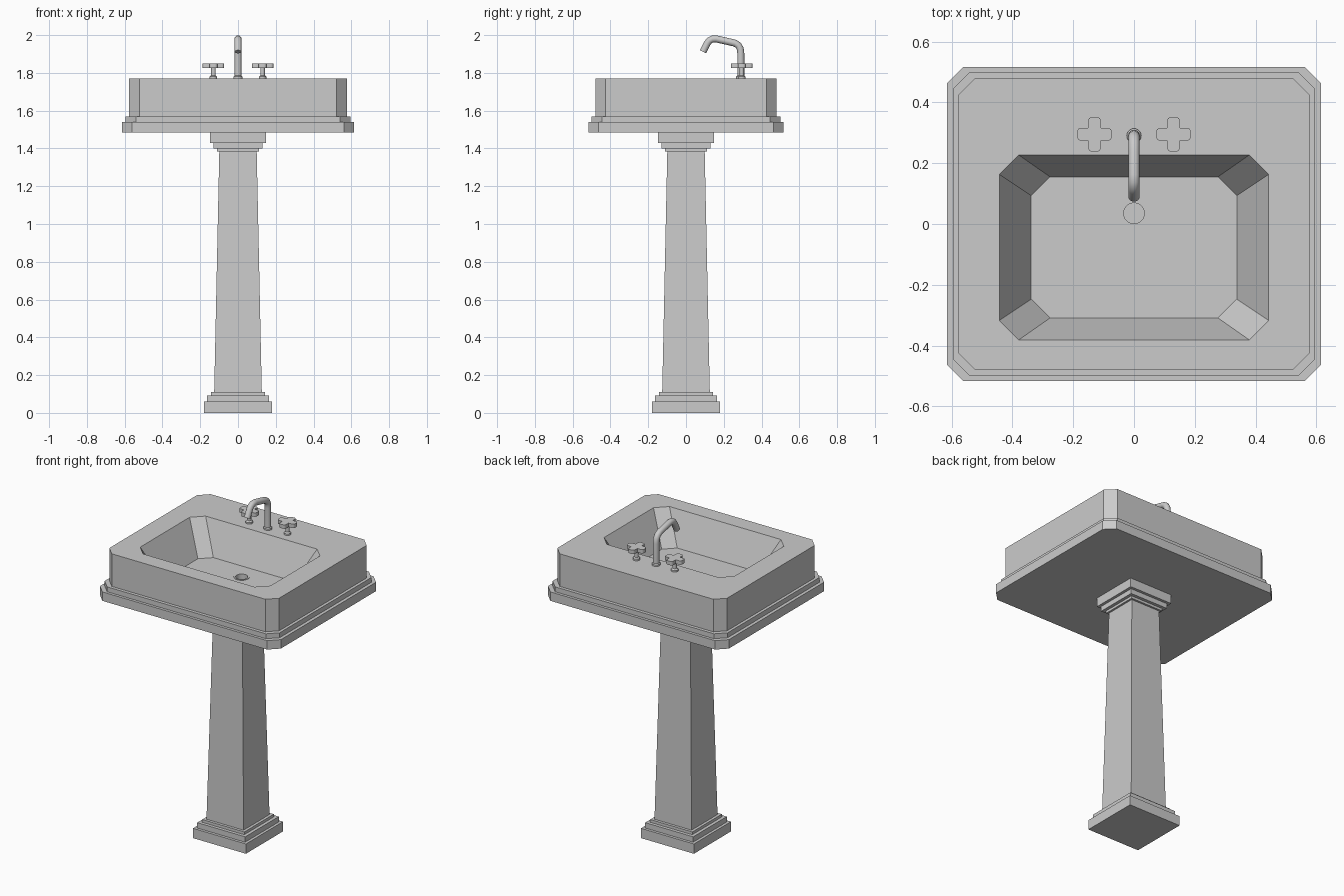
import bpy, bmesh
from math import sin, cos, pi, radians
from mathutils import Matrix, Vector

cube = bpy.data.objects.get("Cube")
if cube:
    bpy.data.objects.remove(cube, do_unlink=True)

GREY = (0.6, 0.6, 0.6, 1)
mat = bpy.data.materials.new("pale grey ceramic")
mat.use_nodes = True
mat.diffuse_color = GREY
mat.node_tree.nodes["Principled BSDF"].inputs["Base Color"].default_value = GREY

RIM = 1.77      # top of the basin
FLOOR = 1.57    # inside of the bowl
TAP_Y = 0.295   # line of the taps
DRAIN_Y = 0.035


def finish(name, bm, smooth=False):
    """Turn a bmesh into a named object with the shared material."""
    bmesh.ops.recalc_face_normals(bm, faces=bm.faces)
    mesh = bpy.data.meshes.new(name)
    bm.to_mesh(mesh)
    bm.free()
    mesh.materials.append(mat)
    obj = bpy.data.objects.new(name, mesh)
    bpy.context.collection.objects.link(obj)
    if smooth:
        select(obj)
        bpy.ops.object.shade_smooth_by_angle(angle=radians(35))
    return obj


def select(obj):
    bpy.ops.object.select_all(action='DESELECT')
    obj.select_set(True)
    bpy.context.view_layer.objects.active = obj


def loft(bm, rings, closed=False):
    """Skin a stack of equal-length point rings, capping or joining the ends."""
    loops = [[bm.verts.new(p) for p in ring] for ring in rings]
    pairs = list(zip(loops, loops[1:]))
    if closed:
        pairs.append((loops[-1], loops[0]))
    for a, b in pairs:
        for i in range(len(a)):
            j = (i + 1) % len(a)
            bm.faces.new((a[i], a[j], b[j], b[i]))
    if not closed:
        bm.faces.new(loops[0])
        bm.faces.new(loops[-1])
    return bm


def rect(hx, hy, z, cut=0, cy=0):
    """Rectangle outline, with corners cut off when asked."""
    if not cut:
        pts = [(hx, -hy), (hx, hy), (-hx, hy), (-hx, -hy)]
    else:
        pts = [(hx - cut, -hy), (hx, cut - hy), (hx, hy - cut), (hx - cut, hy),
               (cut - hx, hy), (-hx, hy - cut), (-hx, cut - hy), (cut - hx, -hy)]
    return [(x, y + cy, z) for x, y in pts]


def circle(r, z, x=0, y=0, n=24):
    return [(x + r * cos(2 * pi * i / n), y + r * sin(2 * pi * i / n), z) for i in range(n)]


# Pedestal: stepped square foot, tapering shaft, stepped capital
foot = [(0.18, 0), (0.18, 0.06), (0.163, 0.06), (0.163, 0.093), (0.143, 0.093), (0.143, 0.11)]
shaft = [(0.126, 0.11), (0.099, 1.385)]
capital = [(0.111, 1.385), (0.111, 1.4), (0.13, 1.4), (0.13, 1.43), (0.147, 1.43), (0.147, 1.49)]
finish("pedestal", loft(bmesh.new(), [rect(h, h, z) for h, z in foot + shaft + capital]))

# Basin: stepped outside with cut corners, then over the rim and down into the bowl
outside = [(0.615, 0.517, 1.485), (0.615, 0.517, 1.54), (0.595, 0.5, 1.54),
           (0.595, 0.5, 1.57), (0.577, 0.48, 1.57), (0.577, 0.48, RIM)]
rings = [rect(x, y, z, 0.055) for x, y, z in outside]
rings.append(rect(0.443, 0.304, RIM, 0.064, -0.077))
rings.append(rect(0.338, 0.232, FLOOR, 0.062, -0.077))
basin = finish("basin", loft(bmesh.new(), rings))

# Drain hole cut in the bowl floor
cutter = finish("drain_cutter", loft(bmesh.new(), [circle(0.036, FLOOR - 0.03, 0, DRAIN_Y),
                                                   circle(0.036, FLOOR + 0.03, 0, DRAIN_Y)]))
cutter.hide_render = True
hole = basin.modifiers.new("drain_hole", 'BOOLEAN')
hole.operation = 'DIFFERENCE'
hole.solver = 'EXACT'
hole.object = cutter
select(basin)
bpy.ops.object.modifier_apply(modifier=hole.name)
bpy.data.objects.remove(cutter, do_unlink=True)

# Drain collar
collar = [(0.044, FLOOR - 0.002), (0.044, FLOOR + 0.003), (0.034, FLOOR + 0.003), (0.034, FLOOR - 0.025)]
finish("drain_collar", loft(bmesh.new(), [circle(r, z, 0, DRAIN_Y) for r, z in collar], closed=True), True)

# Spout: swept tube on a small flange
path = [(0.29, RIM), (0.29, 1.905), (0.287, 1.928), (0.277, 1.946), (0.26, 1.957), (0.235, 1.963),
        (0.16, 1.98), (0.14, 1.979), (0.124, 1.971), (0.113, 1.957), (0.09, 1.912)]
pts = [Vector((0, y, z)) for y, z in path]
tube = []
for i, p in enumerate(pts):
    t = (pts[min(i + 1, len(pts) - 1)] - pts[max(i - 1, 0)]).normalized()
    side = Vector((1, 0, 0))
    up = t.cross(side)
    tube.append([p + 0.0185 * (x * side + y * up) for x, y, _ in circle(1, 0, n=16)])
finish("spout", loft(bmesh.new(), tube), True)
finish("spout_flange", loft(bmesh.new(), [circle(r, z, 0, 0.29) for r, z in
                                          [(0.024, RIM), (0.024, 1.78), (0.019, 1.785)]]), True)


# Taps: turned stem with a rounded cross handle
def cross_outline(z, reach=0.057, half=0.021, r=0.013):
    pts = []
    for k in range(4):
        turn = Matrix.Rotation(k * pi / 2, 3, 'Z')
        arm = [(half, -half)]
        for start, y in ((-pi / 2, r - half), (0, half - r)):
            for s in range(5):
                a = start + s * pi / 8
                arm.append((reach - r + r * cos(a), y + r * sin(a)))
        pts += [turn @ Vector((x, y, z)) for x, y in arm]
    return pts


stem = [(0.02, RIM), (0.02, 1.78), (0.012, 1.787), (0.012, 1.83)]
for label, x in (("left", 0.13), ("right", -0.13)):
    finish(label + "_tap_stem", loft(bmesh.new(), [circle(r, z, x, TAP_Y, 16) for r, z in stem]), True)
    handle = finish(label + "_tap_handle",
                    loft(bmesh.new(), [cross_outline(1.827), cross_outline(1.851)]), True)
    handle.location = (x, TAP_Y, 0)
